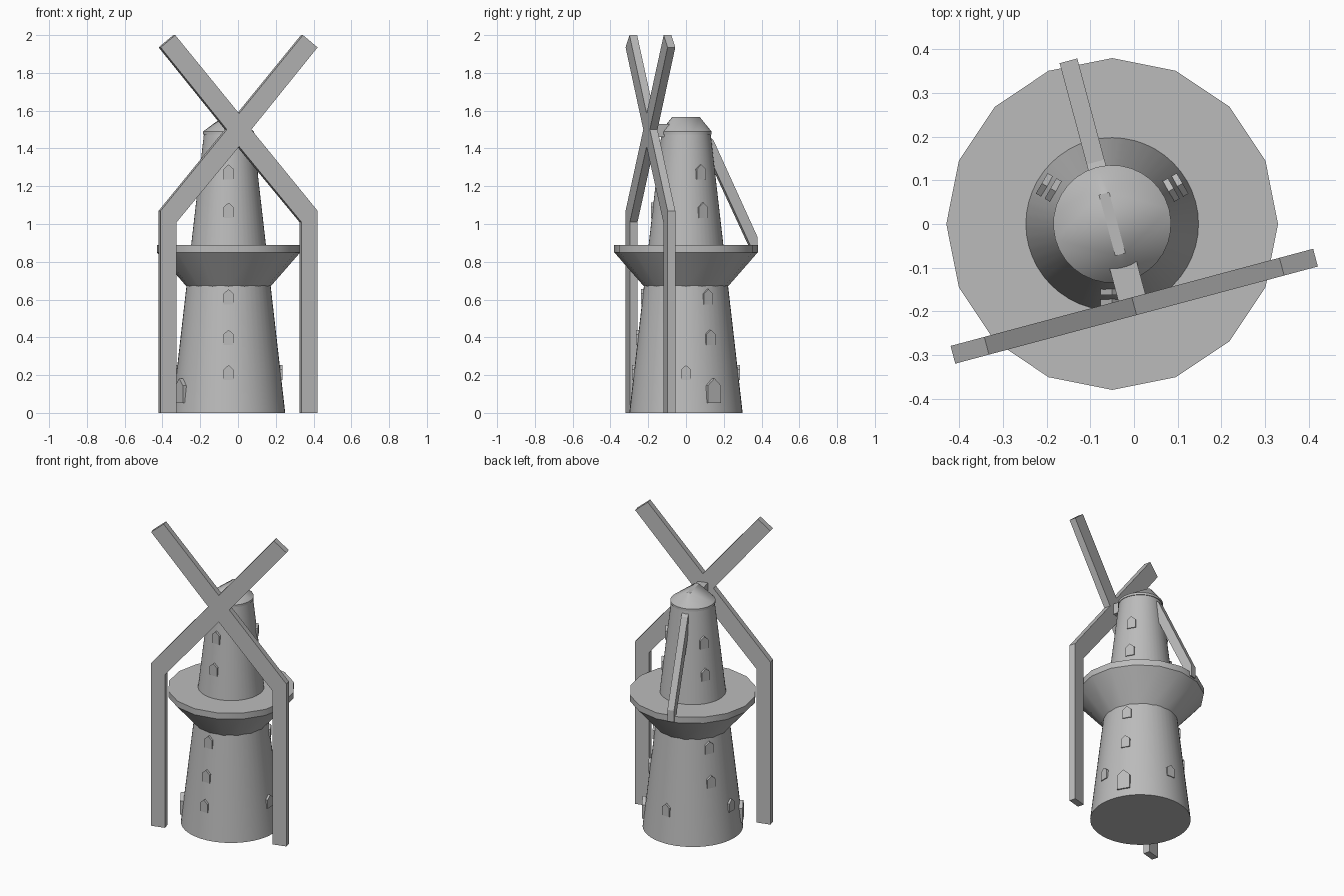
import bpy
import bmesh
from math import cos, sin, pi, radians
from mathutils import Matrix

cube = bpy.data.objects.get("Cube")
if cube:
    bpy.data.objects.remove(cube, do_unlink=True)

# One stone-grey material for the whole mill
grey = bpy.data.materials.new("stone_grey")
grey.use_nodes = True
colour = (0.5, 0.5, 0.5, 1)
grey.diffuse_color = colour
grey.node_tree.nodes["Principled BSDF"].inputs["Base Color"].default_value = colour

AXIS = Matrix.Translation((-0.05, 0, 0))           # tower centre line
TURNED = AXIS @ Matrix.Rotation(radians(15), 4, "Z")  # direction the sails face


def finish(name, bm, matrix, smooth=False):
    bmesh.ops.recalc_face_normals(bm, faces=bm.faces)
    mesh = bpy.data.meshes.new(name)
    bm.to_mesh(mesh)
    bm.free()
    mesh.transform(matrix)
    mesh.materials.append(grey)
    obj = bpy.data.objects.new(name, mesh)
    bpy.context.collection.objects.link(obj)
    if smooth:
        bpy.ops.object.select_all(action="DESELECT")
        obj.select_set(True)
        bpy.context.view_layer.objects.active = obj
        bpy.ops.object.shade_smooth_by_angle(angle=radians(30))
    return obj


def lathe(name, profile, sides):
    """Closed solid of revolution from (radius, height) pairs."""
    bm = bmesh.new()
    rings = [[bm.verts.new((r * cos(2 * pi * i / sides), r * sin(2 * pi * i / sides), z))
              for i in range(sides)] for r, z in profile]
    for low, high in zip(rings, rings[1:]):
        for i in range(sides):
            j = (i + 1) % sides
            bm.faces.new((low[i], low[j], high[j], high[i]))
    bm.faces.new(rings[0])
    bm.faces.new(rings[-1])
    return finish(name, bm, AXIS, True)


def slab(name, outline, near, far, matrix):
    """Outline in (x, z), extruded along y from near to far."""
    bm = bmesh.new()
    face = bm.faces.new([bm.verts.new((x, near, z)) for x, z in outline])
    new = bmesh.ops.extrude_face_region(bm, geom=[face])["geom"]
    bmesh.ops.translate(bm, vec=(0, far - near, 0),
                        verts=[v for v in new if isinstance(v, bmesh.types.BMVert)])
    return finish(name, bm, matrix)


def wall_radius(z):
    return 0.3 - 0.17 * z / 1.48


# Tapered tower and the flared gallery around it
lathe("tower", [(0.3, 0), (wall_radius(1.48), 1.48)], 48)
lathe("gallery", [(0.223, 0.67), (0.38, 0.85), (0.38, 0.89), (0.19, 0.89)], 16)

# Cap: round eave drawn up to a short ridge
bm = bmesh.new()
for i in range(32):
    a = 2 * pi * i / 32
    for z in (1.475, 1.49):
        bm.verts.new((0.135 * cos(a), 0.135 * sin(a), z))
for x in (-0.012, 0.012):
    for y in (-0.072, 0.072):
        bm.verts.new((x, y, 1.567))
bmesh.ops.convex_hull(bm, input=bm.verts)
finish("cap", bm, TURNED, True)

# Windshaft between cap and sails
shaft = [(-0.032, 1.46), (0.032, 1.46), (0.032, 1.53), (-0.032, 1.53)]
slab("windshaft", shaft, -0.18, -0.04, TURNED)

# Crossed sails, the lower pair bending into legs that reach the ground
half = [(0, 1.585), (0.35, 2.0), (0.43, 1.935), (0.067, 1.5), (0.43, 1.07),
        (0.43, 0), (0.342, 0), (0.342, 1.01), (0, 1.41)]
mirrored = [(-x, z) for x, z in reversed(half[1:-1])]
slab("sails", half + mirrored, -0.216, -0.174, TURNED)

# Tail pole sloping from the cap to the gallery rim
pole = [(0.11, 1.48), (0.147, 1.44), (0.387, 0.93), (0.387, 0.855),
        (0.355, 0.87), (0.13, 1.34)]
slab("tail_pole", pole, -0.021, 0.021,
     TURNED @ Matrix.Rotation(radians(90), 4, "Z"))


# Windows and doors: upright pointed plates standing out of the leaning wall
def opening(name, angle, z, width, height, proud):
    w = width / 2
    outline = [(-w, z), (w, z), (w, z + height * 0.7), (0, z + height),
               (-w, z + height * 0.7)]
    outer = wall_radius(z) + proud
    slab(name, outline, -outer, -outer + 0.04,
         AXIS @ Matrix.Rotation(radians(angle + 90), 4, "Z"))


for angle in (30, 150, 270):
    for z in (0.36, 0.575, 1.033, 1.235):
        opening("window", angle, z, 0.054, 0.08, 0.005)
for angle in (0, 90, 180, 270):
    opening("low_window", angle, 0.173, 0.054, 0.08, 0.005)
for angle in (30, 210):
    opening("door", angle, 0.053, 0.08, 0.13, 0.008)
